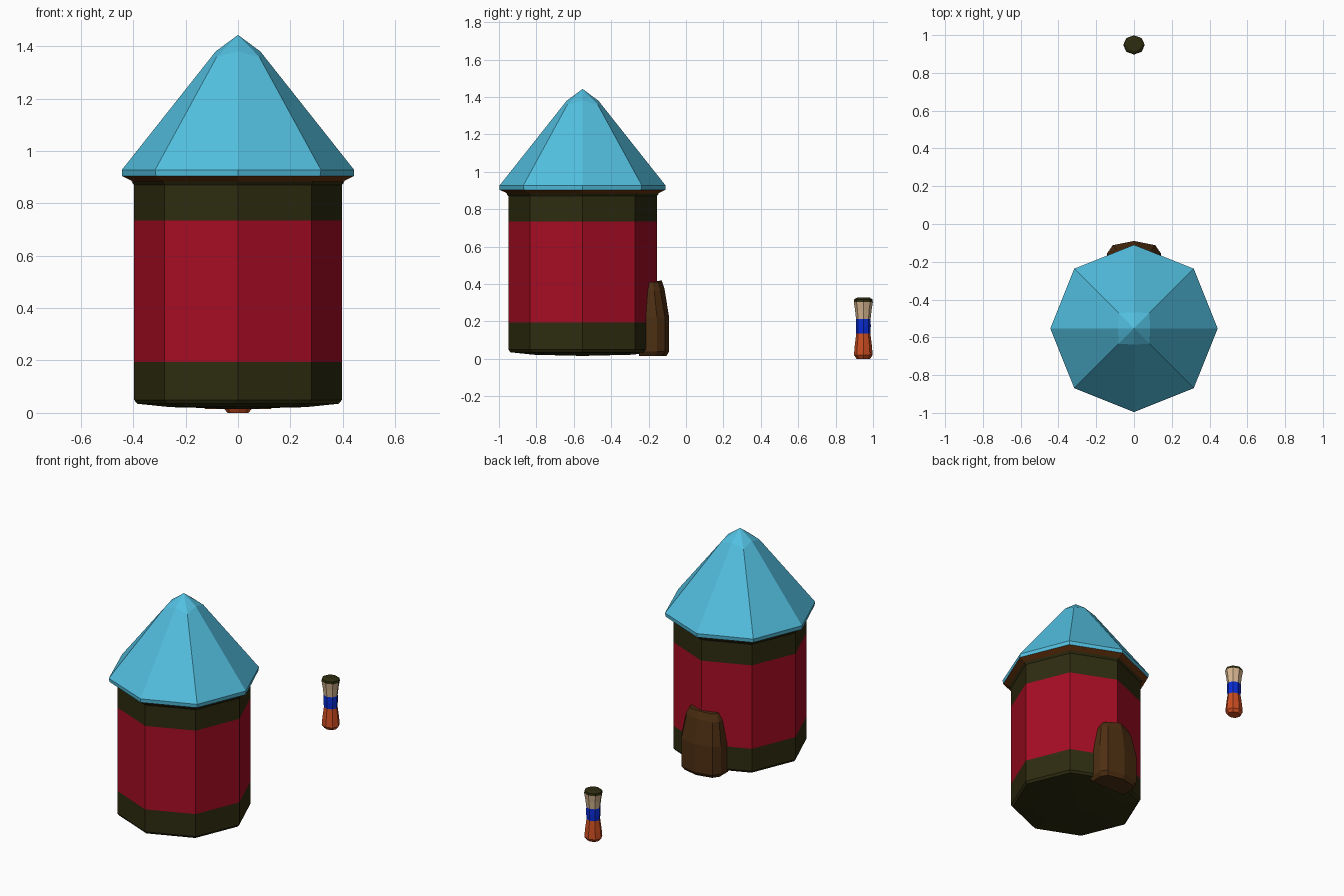
import bpy, math

if "Cube" in bpy.data.objects:
    bpy.data.objects.remove(bpy.data.objects["Cube"])


def material(name, rgb):
    m = bpy.data.materials.new(name)
    m.diffuse_color = (*rgb, 1)
    m.use_nodes = True
    m.node_tree.nodes["Principled BSDF"].inputs["Base Color"].default_value = m.diffuse_color
    return m


ROOF = material("sky blue", (0.085, 0.52, 0.74))
RED = material("crimson", (0.38, 0.004, 0.017))
OLIVE = material("dark olive", (0.027, 0.025, 0.005))
EAVE = material("rust brown", (0.15, 0.038, 0.005))
DOOR = material("dark brown", (0.075, 0.028, 0.006))
ORANGE = material("orange", (0.60, 0.075, 0.015))
BLUE = material("royal blue", (0.003, 0.026, 0.68))
SKIN = material("skin", (0.68, 0.47, 0.28))


def loft(name, rings, mats, caps):
    """Join equal rings of points; mats gives one material per band,
    caps the material of the bottom and top faces."""
    n = len(rings[0])
    verts = [p for r in rings for p in r]
    faces, cols = [], []
    for k in range(len(rings) - 1):
        for i in range(n):
            j = (i + 1) % n
            faces.append((k*n + i, k*n + j, (k+1)*n + j, (k+1)*n + i))
            cols.append(mats[k])
    faces += [tuple(reversed(range(n))), tuple(range(len(verts) - n, len(verts)))]
    cols += caps
    me = bpy.data.meshes.new(name)
    me.from_pydata(verts, [], faces)
    used = list(dict.fromkeys(cols))
    for m in used:
        me.materials.append(m)
    for p, c in zip(me.polygons, cols):
        p.material_index = used.index(c)
    ob = bpy.data.objects.new(name, me)
    bpy.context.collection.objects.link(ob)
    return ob


def octagon(cy, r, z, sx=1.0, diag=1.0, drop=0.0):
    """Eight points with corners on the axes; diagonal corners may be
    pushed out and lowered."""
    out = []
    for i in range(8):
        a = i * math.pi / 4
        q = r * (diag if i % 2 else 1)
        out.append((q * math.cos(a) * sx, cy + q * math.sin(a), z - (drop if i % 2 else 0)))
    return out


HY = -0.553   # centre of the hut

# Hut walls with painted bands
profile = [(0.01, 0.016), (0.26, 0.022), (0.385, 0.035), (0.397, 0.05),
           (0.397, 0.195), (0.397, 0.735), (0.397, 0.87), (0.408, 0.884)]
loft("hut_walls", [octagon(HY, r, z) for r, z in profile],
     [OLIVE, OLIVE, OLIVE, OLIVE, RED, OLIVE, OLIVE], [OLIVE, OLIVE])

# Roof with brown underside and a blunted, squarish tip
roof = [octagon(HY, 0.40, 0.883), octagon(HY, 0.443, 0.904),
        octagon(HY, 0.443, 0.928, diag=1.01),
        octagon(HY, 0.085, 1.38, diag=1.36, drop=0.022),
        octagon(HY, 0.001, 1.442)]
loft("roof", roof, [EAVE, ROOF, ROOF, ROOF], [EAVE, ROOF])


# Door on the back corner, narrowing upwards
def door_ring(w, front, z, dip=0.0):
    half = [(w, -0.25), (w, -0.155 + (front + 0.09) * 0.6), (w * 0.79, front - 0.022)]
    right = [(x, y, z - dip) for x, y in half]
    left = [(-x, y, zz) for x, y, zz in reversed(right)]
    return right + [(0, front, z)] + left


loft("door", [door_ring(0.125, -0.105, 0.014), door_ring(0.142, -0.09, 0.04),
              door_ring(0.142, -0.09, 0.22), door_ring(0.118, -0.115, 0.375, 0.01),
              door_ring(0.095, -0.13, 0.42, 0.01)],
     [DOOR] * 4, [DOOR, DOOR])

# Small standing figure
person = [(0.036, 0.003), (0.050, 0.02), (0.046, 0.07), (0.038, 0.135),
          (0.040, 0.175), (0.039, 0.213), (0.044, 0.26), (0.051, 0.303),
          (0.049, 0.318), (0.034, 0.327)]
person[0] = (0.036, 0.0)
loft("figure", [octagon(0.948, r, z, 1.12) for r, z in person],
     [ORANGE] * 3 + [BLUE] * 2 + [SKIN] * 2 + [OLIVE] * 2, [ORANGE, OLIVE])
